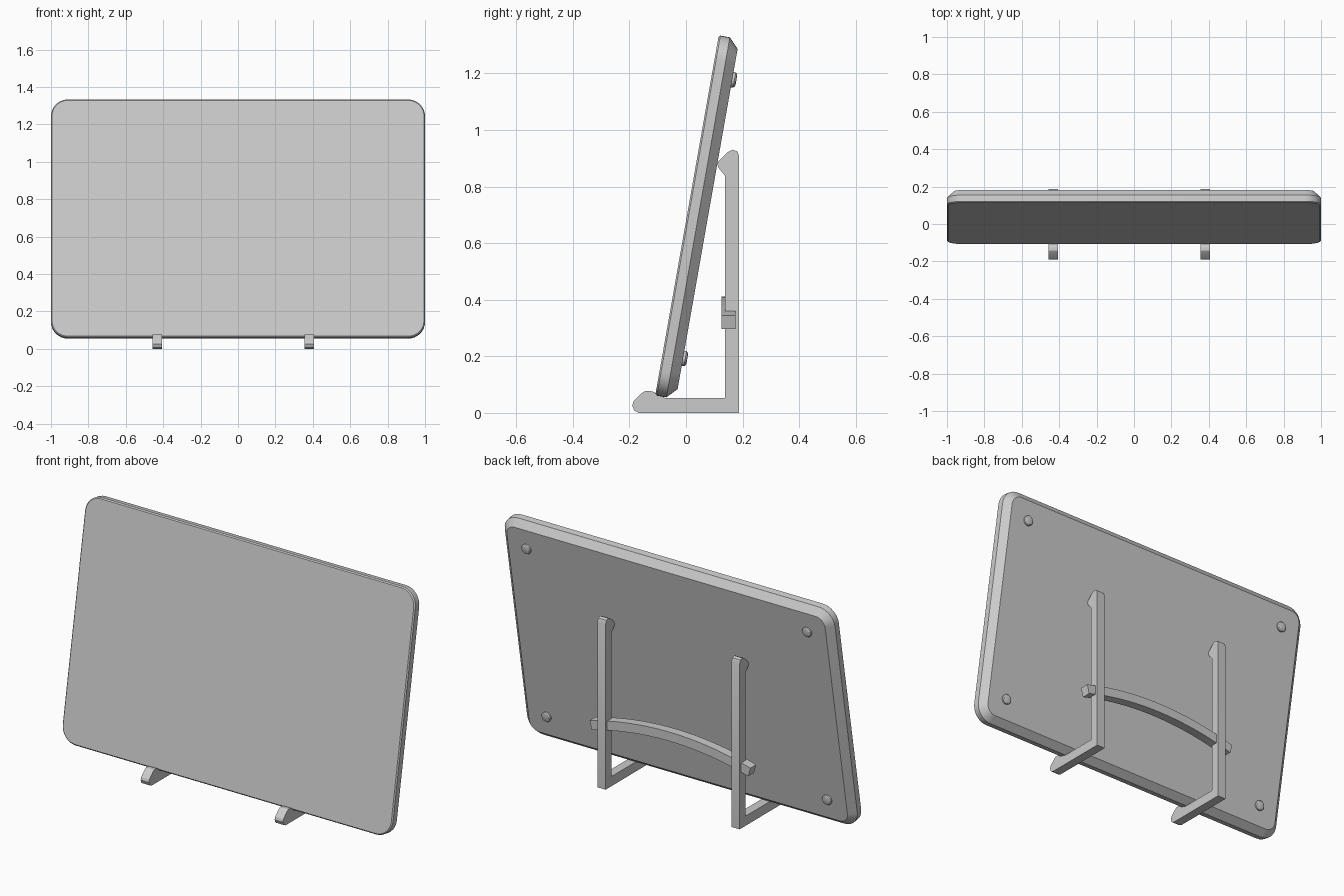
import bpy, bmesh, math
from mathutils import Vector

if "Cube" in bpy.data.objects:
    bpy.data.objects.remove(bpy.data.objects["Cube"], do_unlink=True)

grey = bpy.data.materials.new("plain grey")
grey.use_nodes = True
grey.diffuse_color = (0.6, 0.6, 0.6, 1)
grey.node_tree.nodes["Principled BSDF"].inputs["Base Color"].default_value = (0.6, 0.6, 0.6, 1)

TILT = math.radians(10)
PANEL_ORIGIN = (0, 0.0035, 0.698)
DEPTH = 0.074


def loft(name, rings, smooth=True):
    """Skin a row of matching closed rings and cap both ends."""
    bm = bmesh.new()
    loops = [[bm.verts.new(p) for p in ring] for ring in rings]
    for a, b in zip(loops, loops[1:]):
        for i in range(len(a)):
            j = (i + 1) % len(a)
            bm.faces.new((a[i], a[j], b[j], b[i]))
    bm.faces.new(loops[0][::-1])
    bm.faces.new(loops[-1])
    bmesh.ops.recalc_face_normals(bm, faces=bm.faces)
    mesh = bpy.data.meshes.new(name)
    bm.to_mesh(mesh)
    bm.free()
    mesh.materials.append(grey)
    obj = bpy.data.objects.new(name, mesh)
    bpy.context.collection.objects.link(obj)
    if smooth:
        bpy.ops.object.select_all(action="DESELECT")
        obj.select_set(True)
        bpy.context.view_layer.objects.active = obj
        bpy.ops.object.shade_smooth_by_angle(angle=math.radians(25))
    return obj


def rounded_outline(inset, y, half_w=1.0, half_h=0.646, radius=0.09, steps=8):
    cx, cz, r = half_w - radius, half_h - radius, radius - inset
    pts = []
    for q, (sx, sz) in enumerate([(1, 1), (-1, 1), (-1, -1), (1, -1)]):
        for i in range(steps + 1):
            a = math.pi / 2 * (q + i / steps)
            pts.append((sx * cx + r * math.cos(a), y, sz * cz + r * math.sin(a)))
    return pts


def circle(x, y, z, r, n=24):
    return [(x + r * math.cos(math.tau * i / n), y, z + r * math.sin(math.tau * i / n))
            for i in range(n)]


def lean(obj):
    obj.location = PANEL_ORIGIN
    obj.rotation_euler.x = -TILT


# Leaning panel: fine front bevel, straight rim, wide rear chamfer
lean(loft("panel", [rounded_outline(i, y) for i, y in
                    [(0.006, 0), (0, 0.006), (0, 0.04), (0.036, DEPTH)]]))

# Round bumper pads near the rear corners
for sx, side in ((1, "left"), (-1, "right")):
    for sz, level in ((1, "upper"), (-1, "lower")):
        x, z = sx * 0.85, sz * 0.5
        lean(loft(f"{level}_{side}_pad",
                  [circle(x, DEPTH + d, z, r) for d, r in
                   [(-0.01, 0.027), (0.008, 0.027), (0.013, 0.023), (0.015, 0.017)]]))

# L-shaped stand legs with a toe hook and a top hook
leg_profile = [
    (0.188, 0), (0.188, 0.908), (0.181, 0.924), (0.165, 0.93), (0.146, 0.921),
    (0.114, 0.889), (0.111, 0.88), (0.114, 0.867), (0.138, 0.838), (0.138, 0.053),
    (-0.075, 0.053), (-0.115, 0.074), (-0.128, 0.078), (-0.143, 0.078), (-0.156, 0.07),
    (-0.185, 0.041), (-0.19, 0.026), (-0.183, 0.008), (-0.167, 0)]
LEG_MID, LEG_GAP, LEG_W = -0.026, 0.406, 0.05
for s, side in ((1, "left"), (-1, "right")):
    cx = LEG_MID + s * LEG_GAP
    loft(f"{side}_leg", [[(cx + e * LEG_W / 2, y, z) for y, z in leg_profile]
                         for e in (-1, 1)])

# Arched crossbar running through both legs
HALF, RISE, THICK = 0.487, 0.066, 0.05
R = (HALF ** 2 + RISE ** 2) / (2 * RISE)
sweep = math.asin(HALF / R)
centre = Vector((LEG_MID, 0, 0.411 - R))
rings = []
for i in range(25):
    a = sweep * (i / 12 - 1)
    d = Vector((math.sin(a), 0, math.cos(a)))
    rings.append([centre + d * r + Vector((0, y, 0)) for r, y in
                  [(R, 0.125), (R, 0.175), (R - THICK, 0.175), (R - THICK, 0.125)]])
loft("crossbar", rings)
